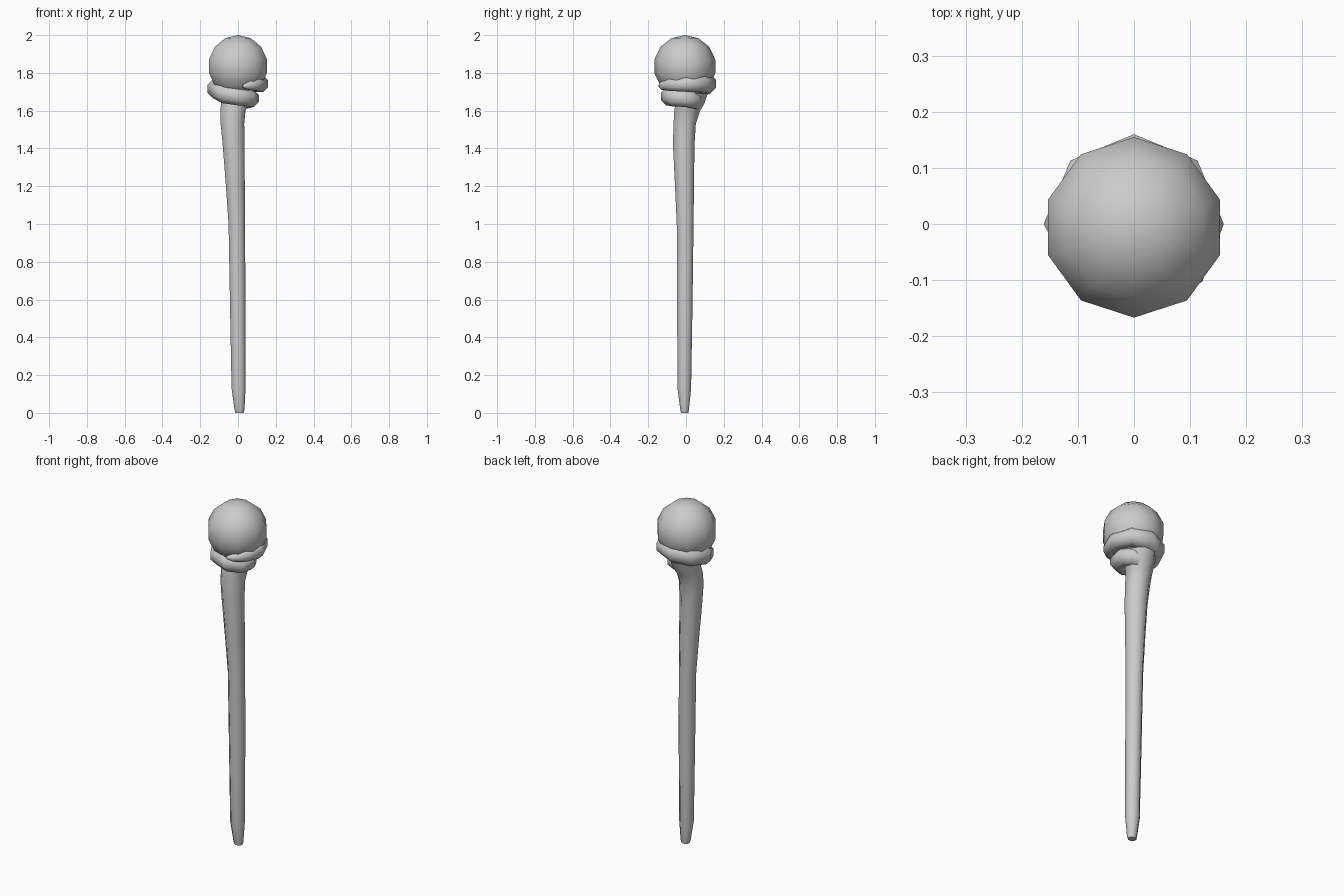
import bpy, bmesh, math
from mathutils import Vector

if "Cube" in bpy.data.objects:
    bpy.data.objects.remove(bpy.data.objects["Cube"])


def finish(bm, name):
    bmesh.ops.recalc_face_normals(bm, faces=bm.faces)
    for f in bm.faces:
        f.smooth = True
    mesh = bpy.data.meshes.new(name)
    bm.to_mesh(mesh)
    bm.free()
    obj = bpy.data.objects.new(name, mesh)
    bpy.context.collection.objects.link(obj)
    bpy.context.view_layer.objects.active = obj
    obj.select_set(True)
    bpy.ops.object.shade_smooth_by_angle(angle=math.radians(60))
    obj.select_set(False)


def loft(name, rings):
    bm = bmesh.new()
    loops = [[bm.verts.new(p) for p in ring] for ring in rings]
    n = len(loops[0])
    for a, b in zip(loops, loops[1:]):
        for i in range(n):
            j = (i + 1) % n
            bm.faces.new((a[i], a[j], b[j], b[i]))
    bm.faces.new(loops[0])
    bm.faces.new(loops[-1])
    finish(bm, name)


def ellipse(center, u, v, n=8):
    return [center + u * math.cos(2 * math.pi * (i + 0.5) / n) / math.cos(math.pi / n)
            + v * math.sin(2 * math.pi * (i + 0.5) / n) / math.cos(math.pi / n)
            for i in range(n)]


# Shaft: height, then x and y extents of each section
sections = [
    (0.00, -0.014, 0.030, -0.026, 0.013),
    (0.015, -0.018, 0.034, -0.030, 0.015),
    (0.13, -0.034, 0.040, -0.045, 0.027),
    (0.55, -0.042, 0.040, -0.047, 0.034),
    (1.00, -0.050, 0.037, -0.049, 0.040),
    (1.20, -0.064, 0.036, -0.058, 0.042),
    (1.42, -0.081, 0.034, -0.069, 0.045),
    (1.53, -0.092, 0.033, -0.066, 0.052),
    (1.60, -0.093, 0.040, -0.062, 0.075),
    (1.64, -0.090, 0.055, -0.055, 0.098),
    (1.69, -0.090, 0.070, -0.050, 0.115),
]
loft("shaft", [ellipse(Vector(((x0 + x1) / 2, (y0 + y1) / 2, z)),
                       Vector(((x1 - x0) / 2, 0, 0)), Vector((0, (y1 - y0) / 2, 0)))
               for z, x0, x1, y0, y1 in sections])

# Coiled head cradling the orb: angle, path radius, height, thickness
coil = [
    (90, .045, 1.650, .045), (45, .055, 1.657, .045), (0, .065, 1.665, .045),
    (-45, .078, 1.668, .046), (-90, .085, 1.675, .047), (-135, .098, 1.690, .050),
    (-180, .109, 1.717, .052), (-225, .109, 1.730, .051), (-270, .110, 1.742, .050),
    (-315, .113, 1.745, .047), (-360, .118, 1.742, .042), (-400, .126, 1.738, .033),
    (-425, .135, 1.733, .022), (-440, .141, 1.730, .008),
]
rings = []
for deg, rad, z, r in coil:
    a = math.radians(deg)
    out = Vector((math.cos(a), math.sin(a), 0))
    rings.append(ellipse(out * rad + Vector((0, 0, z)), out * r, Vector((0, 0, r))))
loft("coiled_head", rings)

# Orb: ten-sided sphere resting in the coil
bm = bmesh.new()
bmesh.ops.create_uvsphere(bm, u_segments=10, v_segments=7, radius=0.165)
bmesh.ops.translate(bm, verts=bm.verts, vec=(0, -0.006, 1.835))
finish(bm, "orb")
